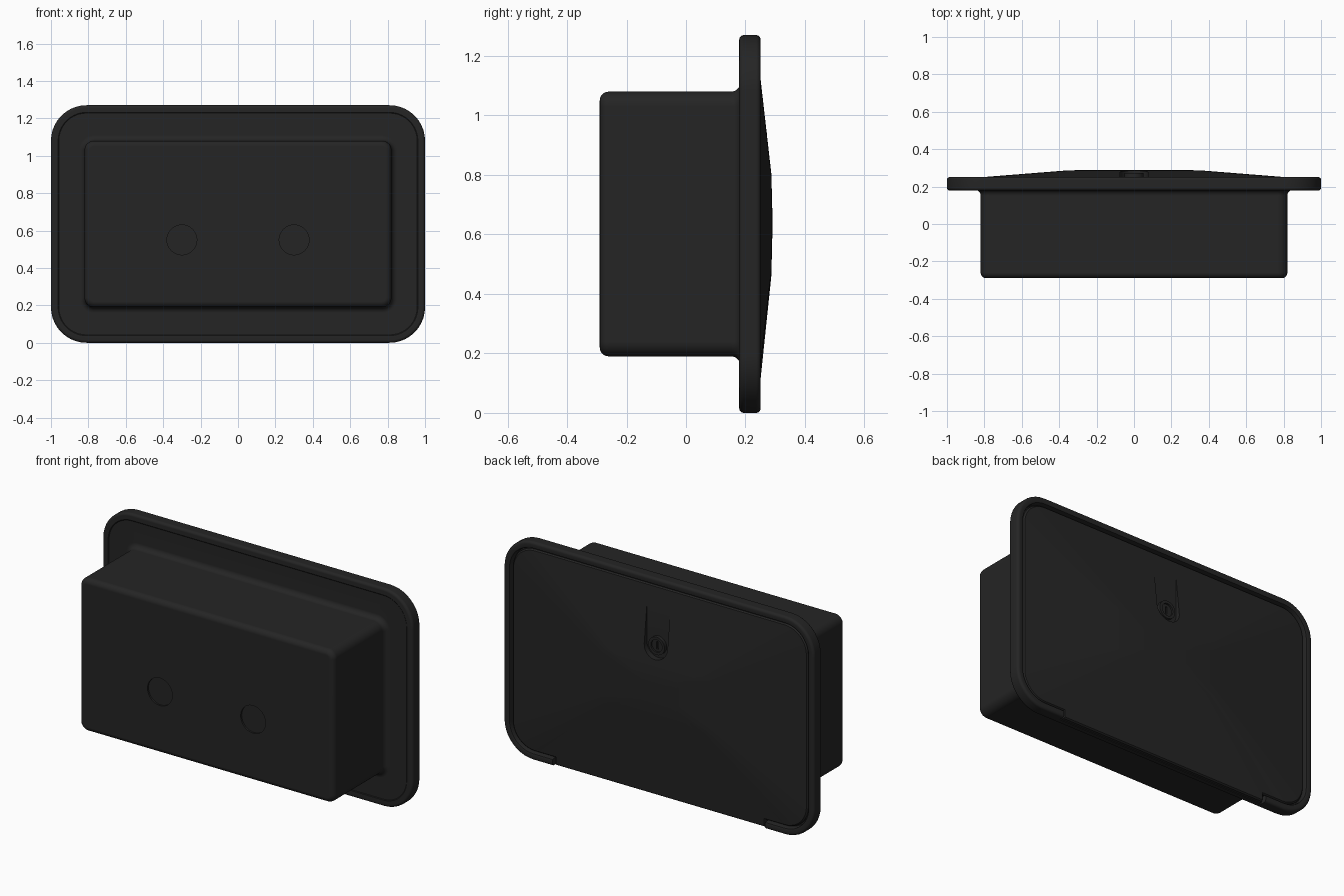
import bpy, bmesh, math
from mathutils import Matrix, Vector

if "Cube" in bpy.data.objects:
    bpy.data.objects.remove(bpy.data.objects["Cube"])

black = bpy.data.materials.new("matte_black")
black.diffuse_color = (0.018, 0.018, 0.018, 1)
black.use_nodes = True
black.node_tree.nodes["Principled BSDF"].inputs["Base Color"].default_value = black.diffuse_color


def rounded_rect(hw, z0, z1, r, n=10):
    """Outline points (x, z), counter-clockwise from the lower right corner."""
    pts = []
    for i, (cx, cz) in enumerate([(hw - r, z0 + r), (hw - r, z1 - r),
                                  (-hw + r, z1 - r), (-hw + r, z0 + r)]):
        for k in range(n + 1):
            a = math.radians(-90 + 90 * i + 90 * k / n)
            pts.append((cx + r * math.cos(a), cz + r * math.sin(a)))
    return pts


def finish(name, bm):
    bmesh.ops.recalc_face_normals(bm, faces=bm.faces)
    me = bpy.data.meshes.new(name)
    bm.to_mesh(me)
    bm.free()
    me.materials.append(black)
    ob = bpy.data.objects.new(name, me)
    bpy.context.collection.objects.link(ob)
    return ob


def loft(name, rings):
    """Closed skin through (outline, y) rings."""
    bm = bmesh.new()
    loops = [[bm.verts.new((x, y, z)) for x, z in pts] for pts, y in rings]
    n = len(loops[0])
    for a, b in zip(loops, loops[1:]):
        for i in range(n):
            j = (i + 1) % n
            bm.faces.new((a[i], a[j], b[j], b[i]))
    bm.faces.new(loops[0])
    bm.faces.new(loops[-1])
    return finish(name, bm)


def disc(name, x, z, r, y0, y1, segs=40):
    pts = [(x + r * math.cos(2 * math.pi * k / segs),
            z + r * math.sin(2 * math.pi * k / segs)) for k in range(segs)]
    return loft(name, [(pts, y0), (pts, y1)])


def activate(ob):
    bpy.ops.object.select_all(action='DESELECT')
    ob.select_set(True)
    bpy.context.view_layer.objects.active = ob


def cut(ob, cutter):
    m = ob.modifiers.new("cut", 'BOOLEAN')
    m.operation, m.solver, m.object = 'DIFFERENCE', 'EXACT', cutter
    activate(ob)
    bpy.ops.object.modifier_apply(modifier=m.name)
    bpy.data.objects.remove(cutter)


def smooth(ob):
    activate(ob)
    bpy.ops.object.shade_smooth_by_angle(angle=math.radians(32))
    m = ob.modifiers.new("weighted_normals", 'WEIGHTED_NORMAL')
    m.keep_sharp = True


def box_ring(d, y):      # box outline grown by d
    return rounded_rect(0.82 + d, 0.19 - d, 1.08 + d, 0.05 + d), y


def flange_ring(d, y):   # flange outline shrunk by d
    return rounded_rect(1 - d, d, 1.27 - d, 0.19 - d), y


# Housing: box, fillet, flange and raised rim in one skin
rings = []
for k in range(6):
    a = math.radians(18 * k)
    rings.append(box_ring(-0.03 * (1 - math.sin(a)), -0.29 + 0.03 * (1 - math.cos(a))))
for k in range(6):
    a = math.radians(18 * k)
    rings.append(box_ring(0.03 * (1 - math.cos(a)), 0.152 + 0.03 * math.sin(a)))
rings += [flange_ring(0.042, 0.182), flange_ring(0.038, 0.179)]
for k in range(5):
    a = math.radians(22.5 * k)
    rings.append(flange_ring(0.015 * (1 - math.sin(a)), 0.179 + 0.015 * (1 - math.cos(a))))
for k in range(5):
    a = math.radians(22.5 * k)
    rings.append(flange_ring(0.015 * (1 - math.cos(a)), 0.236 + 0.015 * math.sin(a)))
rings += [flange_ring(0.03, 0.251), flange_ring(0.037, 0.248),
          flange_ring(0.04, 0.241), flange_ring(0.042, 0.215)]
housing = loft("housing", rings)

# Gap in the lower rim for the lid tongue, and two shallow knockouts in front
cut(housing, loft("rim_gap_cutter", [(rounded_rect(0.685, -0.1, 0.09, 0.005, 2), 0.2151),
                                     (rounded_rect(0.685, -0.1, 0.09, 0.005, 2), 0.4)]))
for s in (-1, 1):
    cut(housing, disc("knockout_cutter", 0.3 * s, 0.55, 0.08, -0.4, -0.28))
smooth(housing)

# Domed lid with a tongue reaching the lower edge
outline = rounded_rect(0.95, 0.048, 1.222, 0.14)
outline += [(-0.675, 0.048), (-0.675, 0.004), (0.675, 0.004), (0.675, 0.048)]
ZC = 0.64


def lid_ring(sx, sz, y):
    return [(x * sx, ZC + (z - ZC) * sz) for x, z in outline], y


lid = loft("lid", [lid_ring(1, 1, 0.2), lid_ring(1, 1, 0.232),
                   lid_ring(0.993, 0.99, 0.24), lid_ring(0.37, 0.28, 0.287),
                   lid_ring(0.1, 0.08, 0.29)])

# Latch slot, round at the lower end
slot = [(0.075, 1.19), (-0.075, 1.19)]
slot += [(0.075 * math.cos(a), 0.89 + 0.075 * math.sin(a))
         for a in (math.pi * (1 + k / 16) for k in range(17))]
cut(lid, loft("slot_cutter", [(slot, 0.252), (slot, 0.4)]))
smooth(lid)

# Round lock with a recessed face and a key slit
lock = disc("lock", 0, 0.89, 0.052, 0.24, 0.272)
cut(lock, disc("lock_face_cutter", 0, 0.89, 0.036, 0.262, 0.4))
cut(lock, loft("key_cutter", [(rounded_rect(0.006, 0.868, 0.912, 0.003, 2), 0.25),
                              (rounded_rect(0.006, 0.868, 0.912, 0.003, 2), 0.4)]))
smooth(lock)
